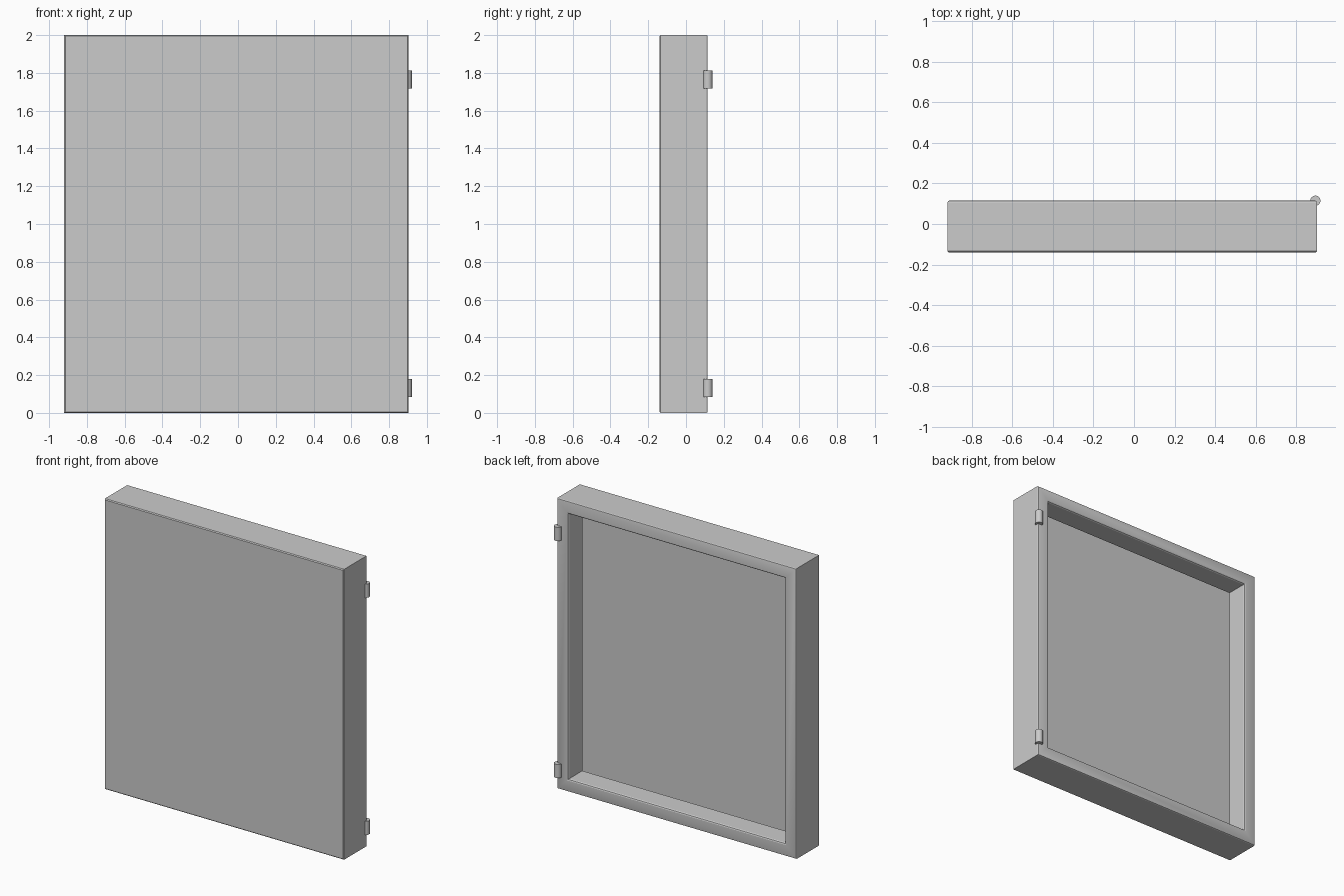
import bpy, bmesh
from mathutils import Vector

if "Cube" in bpy.data.objects:
    bpy.data.objects.remove(bpy.data.objects["Cube"])

X0, X1 = -0.92, 0.903     # panel width
Y0, Y1 = -0.14, 0.115     # panel front and back
Z0, Z1 = 0.0, 2.0


def link(bm, name):
    bmesh.ops.recalc_face_normals(bm, faces=bm.faces)
    me = bpy.data.meshes.new(name)
    bm.to_mesh(me)
    bm.free()
    ob = bpy.data.objects.new(name, me)
    bpy.context.collection.objects.link(ob)
    bpy.ops.object.select_all(action='DESELECT')
    ob.select_set(True)
    bpy.context.view_layer.objects.active = ob
    bpy.ops.object.shade_smooth_by_angle(angle=0.4)
    return ob


# Door panel: rectangular rings (margin from outline, y) swept front to back and inward
RINGS = [(0.006, -0.14), (0.0, -0.134),               # front skin
         (0.0, 0.107), (0.003, 0.113), (0.008, 0.115),  # outer side, rounded back edge
         (0.077, 0.115), (0.084, 0.112), (0.088, 0.105),  # rim lip
         (0.088, -0.035), (0.012, -0.035),             # flange wall and its return
         (0.012, -0.125)]                              # inside of the front skin
bm = bmesh.new()
loops = []
for m, y in RINGS:
    loops.append([bm.verts.new(c) for c in (
        (X0 + m, y, Z0 + m), (X1 - m, y, Z0 + m),
        (X1 - m, y, Z1 - m), (X0 + m, y, Z1 - m))])
for a, b in zip(loops, loops[1:]):
    for i in range(4):
        j = (i + 1) % 4
        bm.faces.new((a[i], a[j], b[j], b[i]))
bm.faces.new(loops[0])
bm.faces.new(loops[-1])
link(bm, "door_panel")

# Hinge barrels on the right rear edge
for name, z in (("lower_hinge", 0.132), ("upper_hinge", 1.765)):
    bm = bmesh.new()
    bmesh.ops.create_cone(bm, cap_ends=True, segments=24,
                          radius1=0.025, radius2=0.025, depth=0.094)
    bmesh.ops.translate(bm, verts=bm.verts, vec=(0.895, 0.115, z))
    link(bm, name)
